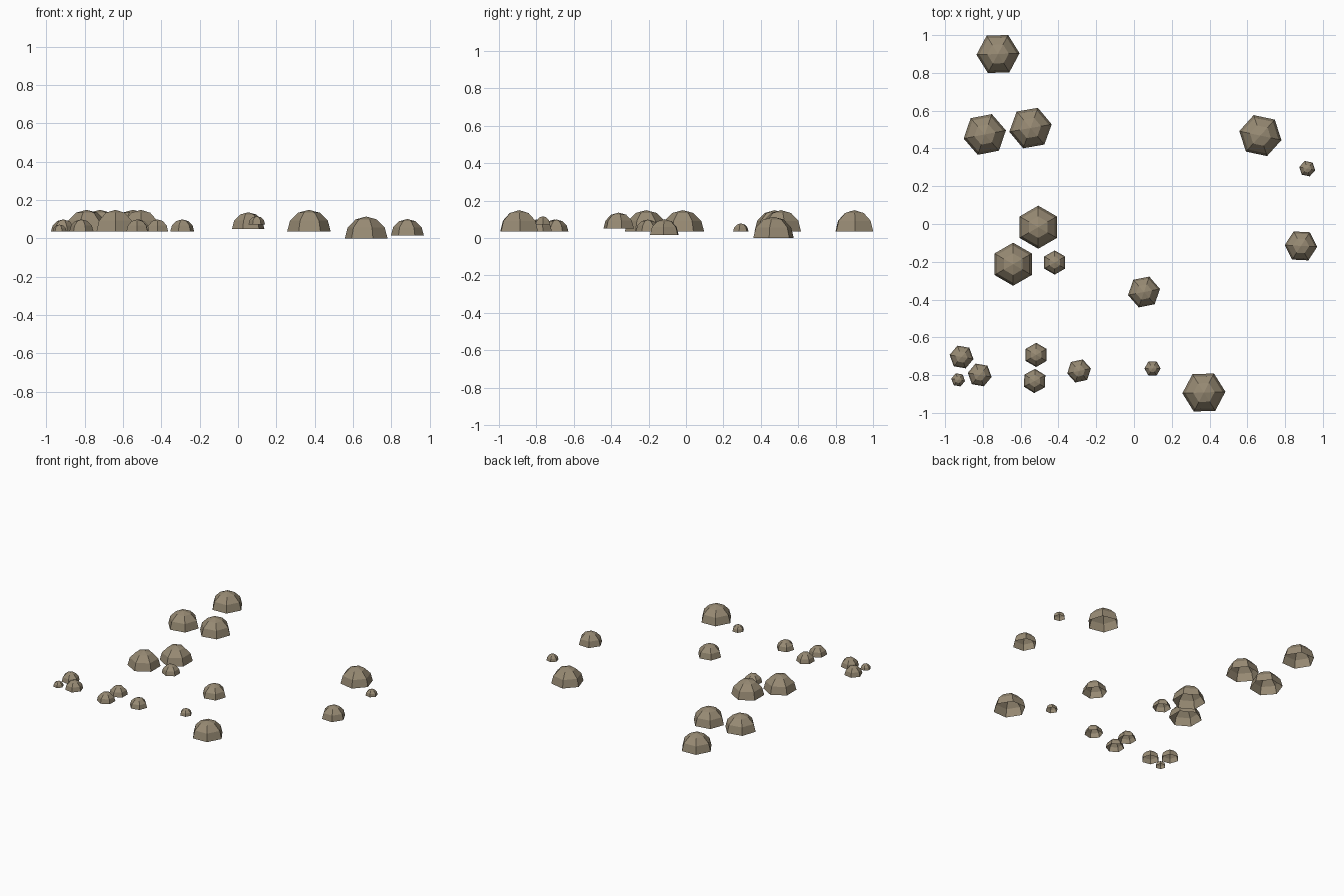
import bpy, bmesh, math

if "Cube" in bpy.data.objects:
    bpy.data.objects.remove(bpy.data.objects["Cube"])

# One stone colour for everything
stone = bpy.data.materials.new("brown_stone")
stone.diffuse_color = (0.314, 0.258, 0.175, 1)
stone.use_nodes = True
stone.node_tree.nodes["Principled BSDF"].inputs["Base Color"].default_value = stone.diffuse_color

SIDES, RINGS = 6, 3


def dome(name, x, y, z, r, turn):
    """Open six-sided half sphere, flat faced, base at height z."""
    bm = bmesh.new()
    rows = []
    for i in range(RINGS):
        a = math.pi / 2 * i / RINGS
        rows.append([bm.verts.new((r * math.cos(a) * math.cos(t), r * math.cos(a) * math.sin(t), r * math.sin(a)))
                     for t in (math.tau * k / SIDES for k in range(SIDES))])
    top = bm.verts.new((0, 0, r))
    for k in range(SIDES):
        n = (k + 1) % SIDES
        for lo, hi in zip(rows, rows[1:]):
            bm.faces.new((lo[k], lo[n], hi[n], hi[k]))
        bm.faces.new((rows[-1][k], rows[-1][n], top))
    me = bpy.data.meshes.new(name)
    bm.to_mesh(me)
    bm.free()
    me.materials.append(stone)
    ob = bpy.data.objects.new(name, me)
    ob.location = (x, y, z)
    ob.rotation_euler.z = math.radians(turn)
    bpy.context.collection.objects.link(ob)


L, M, S, T = 0.114, 0.086, 0.064, 0.043   # large, medium, small, tiny radii
G = 0.035                                 # usual ground height

# x, y, base height, radius, turn in degrees
rocks = [
    (-0.72, 0.90, G, L, 2), (-0.79, 0.474, G, L, 11), (-0.548, 0.508, G, L, 10),
    (0.669, 0.468, 0.0, L, -12), (0.917, 0.293, G, T, -12), (0.884, -0.116, 0.015, M, -3),
    (-0.507, -0.017, G, L, 30), (-0.64, -0.213, G, L, 30), (-0.42, -0.204, G, S, 30),
    (0.053, -0.36, 0.05, M, 11), (-0.913, -0.704, G, S, -10), (-0.931, -0.825, G, 0.037, -10),
    (-0.817, -0.799, G, S, -10), (-0.518, -0.693, G, S, 30), (-0.526, -0.831, G, S, 28),
    (-0.291, -0.778, G, S, 12), (0.098, -0.765, 0.073, T, 0), (0.37, -0.892, G, L, 2),
]
for i, rock in enumerate(rocks):
    dome(f"rock_{i + 1}", *rock)
